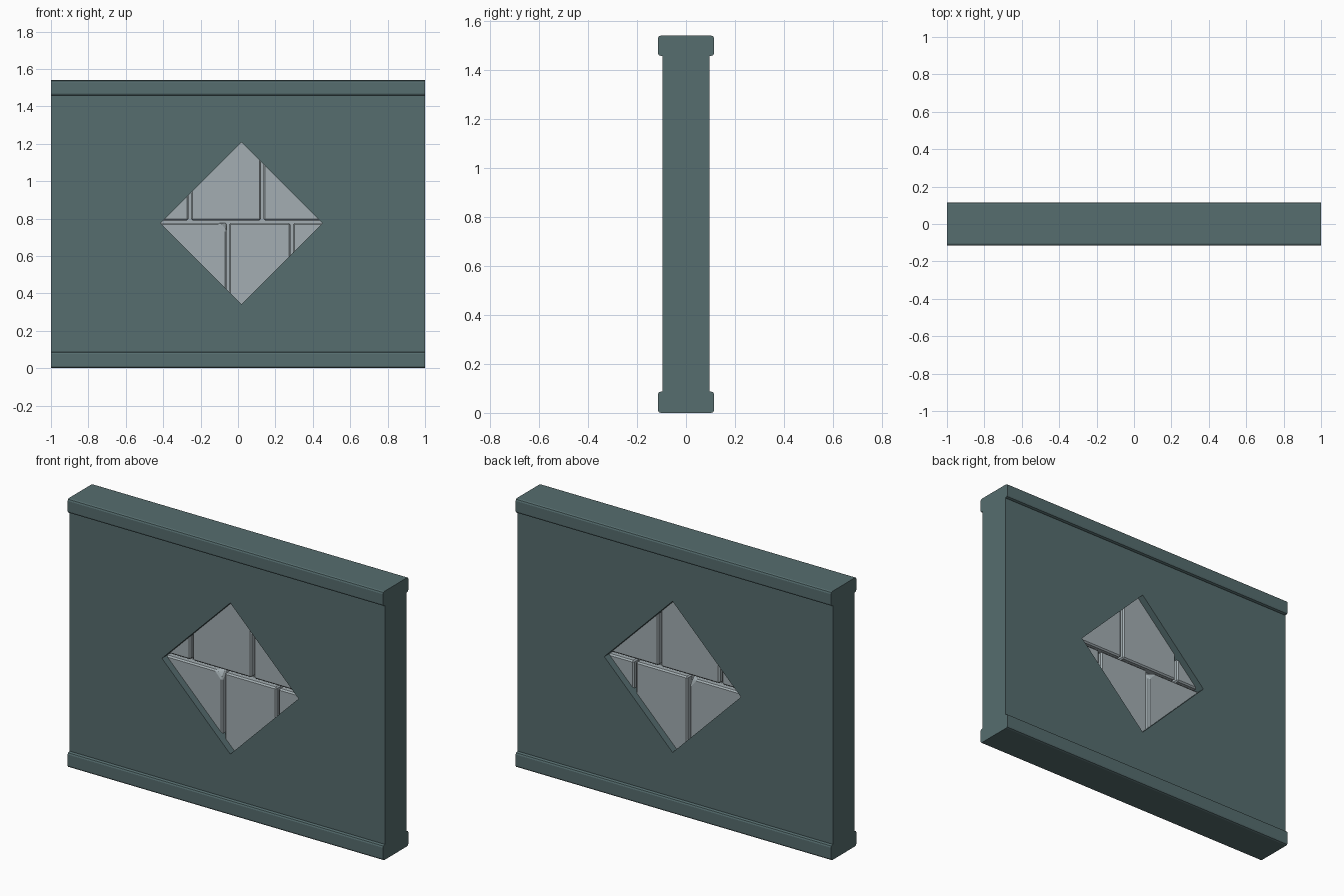
import bpy, bmesh
from mathutils import Vector

if "Cube" in bpy.data.objects:
    bpy.data.objects.remove(bpy.data.objects["Cube"])


def material(name, rgb):
    m = bpy.data.materials.new(name)
    m.diffuse_color = (*rgb, 1)
    m.use_nodes = True
    m.node_tree.nodes["Principled BSDF"].inputs["Base Color"].default_value = m.diffuse_color
    return m


TEAL = material("dark teal", (0.093, 0.153, 0.158))
GREY = material("pale grey brick", (0.366, 0.421, 0.445))


def finish(bm, name, mat, bevel=0, segments=1):
    bmesh.ops.recalc_face_normals(bm, faces=bm.faces)
    me = bpy.data.meshes.new(name)
    bm.to_mesh(me)
    bm.free()
    me.materials.append(mat)
    ob = bpy.data.objects.new(name, me)
    bpy.context.collection.objects.link(ob)
    if bevel:
        mod = ob.modifiers.new("bevel", 'BEVEL')
        mod.width, mod.segments = bevel, segments
    return ob


def box_bm(x0, x1, y0, y1, z0, z1):
    bm = bmesh.new()
    bmesh.ops.create_cube(bm, size=1)
    for v in bm.verts:
        v.co = ((x0 + x1) / 2 + v.co.x * (x1 - x0),
                (y0 + y1) / 2 + v.co.y * (y1 - y0),
                (z0 + z1) / 2 + v.co.z * (z1 - z0))
    return bm


# wall panel with a diamond opening right through it
CX, CZ, R, T = 0.018, 0.775, 0.433, 0.096
Z0, Z1 = 0.04, 1.50
outer = [(1, CZ), (1, Z1), (CX, Z1), (-1, Z1), (-1, CZ), (-1, Z0), (CX, Z0), (1, Z0)]
inner = [(CX + R, CZ), (CX, CZ + R), (CX - R, CZ), (CX, CZ - R)]
bm = bmesh.new()
rings = []
for y in (-T, T):
    o = [bm.verts.new((x, y, z)) for x, z in outer]
    i = [bm.verts.new((x, y, z)) for x, z in inner]
    rings.append((o, i))
    for k in range(4):
        bm.faces.new((o[2 * k], o[2 * k + 1], o[(2 * k + 2) % 8], i[(k + 1) % 4], i[k]))
for a, b in zip(*rings):
    n = len(a)
    for k in range(n):
        bm.faces.new((a[k], a[(k + 1) % n], b[(k + 1) % n], b[k]))
finish(bm, "wall_panel", TEAL)

# top and bottom rails, rounded along their length
for name, z0, z1 in (("bottom_rail", 0, 0.087), ("top_rail", 1.457, 1.54)):
    bm = box_bm(-1, 1, -0.115, 0.115, z0, z1)
    long_edges = [e for e in bm.edges if abs(e.verts[0].co.x - e.verts[1].co.x) > 1]
    bmesh.ops.bevel(bm, geom=long_edges, offset=0.012, segments=2, profile=0.5,
                    affect='EDGES')
    finish(bm, name, TEAL)

# brick infill showing through the opening
GAP, D, SEAM = 0.007, 0.055, 0.783
rows = (("upper", SEAM, 1.26, (-0.47, -0.258, 0.13, 0.5)),
        ("lower", 0.29, SEAM, (-0.47, -0.054, 0.287, 0.5)))
for row, z0, z1, xs in rows:
    for k in range(3):
        x0, x1 = xs[k] + GAP, xs[k + 1] - GAP
        bm = box_bm(x0, x1, -D, D, z0 + GAP, z1 - GAP)
        if row == "lower" and k == 0:
            # chipped corner, on both faces
            for s in (-1, 1):
                cut = bmesh.ops.bisect_plane(
                    bm, geom=bm.verts[:] + bm.edges[:] + bm.faces[:],
                    plane_co=Vector((x1 - 0.04, s * D, z1 - GAP)),
                    plane_no=Vector((1, s * 1.1, 0.9)), clear_outer=True)
                edges = [g for g in cut['geom_cut'] if isinstance(g, bmesh.types.BMEdge)]
                bmesh.ops.holes_fill(bm, edges=edges)
        finish(bm, f"{row}_brick_{k + 1}", GREY, 0.008)

# mortar core behind the joints
finish(box_bm(-0.47, 0.5, -0.012, 0.012, 0.29, 1.26), "mortar_core", GREY)
